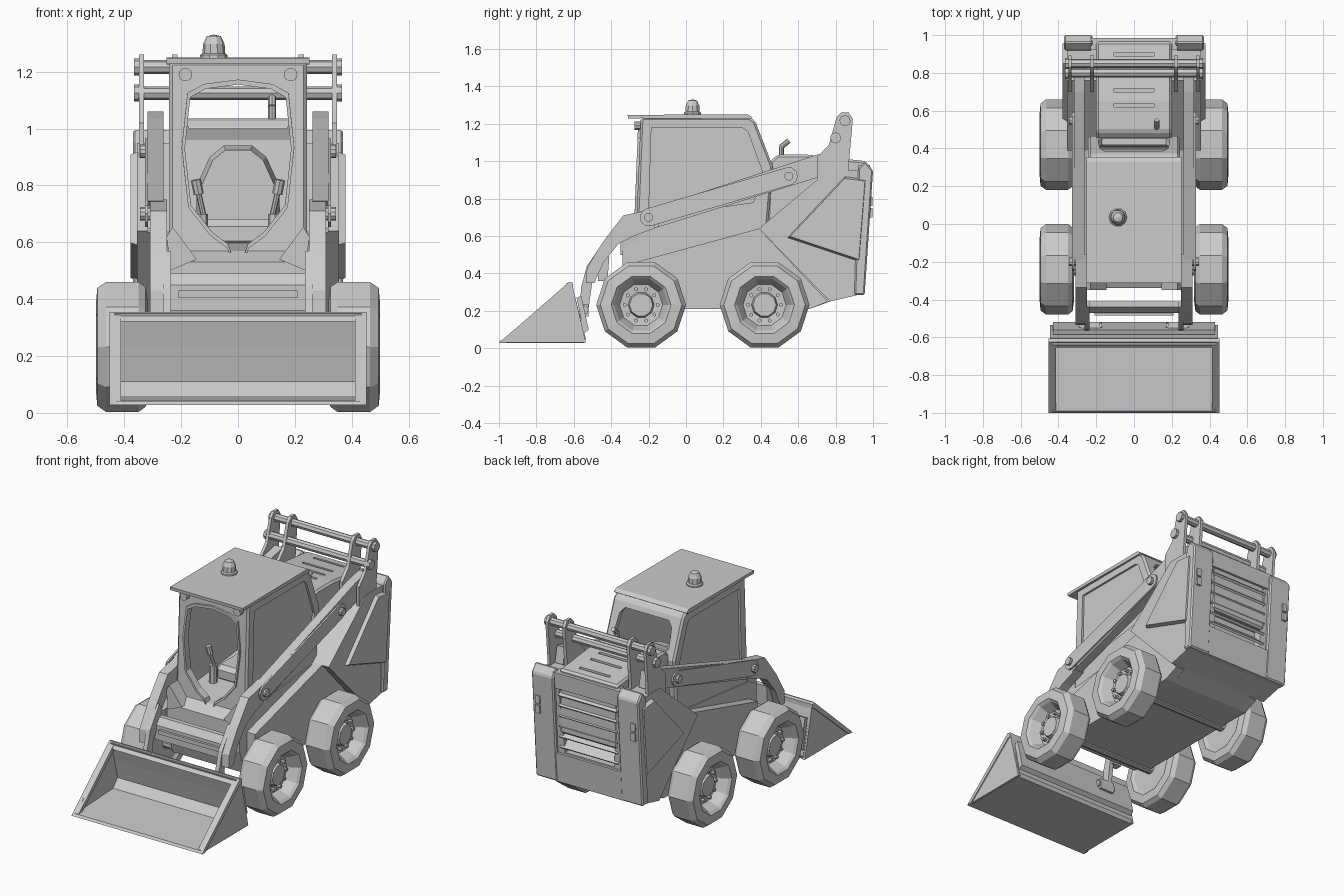
import bpy, bmesh
from math import sin, cos, pi
from mathutils import Vector, Matrix

if "Cube" in bpy.data.objects:
    bpy.data.objects.remove(bpy.data.objects["Cube"])


def finish(name, bm, mirror=False, bevel=0):
    bmesh.ops.remove_doubles(bm, verts=bm.verts, dist=1e-5)
    bmesh.ops.recalc_face_normals(bm, faces=bm.faces)
    me = bpy.data.meshes.new(name)
    bm.to_mesh(me)
    bm.free()
    ob = bpy.data.objects.new(name, me)
    bpy.context.collection.objects.link(ob)
    if bevel:
        m = ob.modifiers.new("bevel", 'BEVEL')
        m.width, m.segments = bevel, 1
    if mirror:
        ob.modifiers.new("mirror", 'MIRROR')
    return ob


def prism(name, pts, a, b, axis='x', mirror=False, taper=1, bevel=0):
    """Extrude a (y,z) outline along x, or an (x,z) outline along y."""
    bm = bmesh.new()
    cu, cv = (sum(p[i] for p in pts) / len(pts) for i in (0, 1))
    rings = []
    for d, s in ((a, 1), (b, taper)):
        ring = []
        for u, v in pts:
            u, v = cu + (u - cu) * s, cv + (v - cv) * s
            ring.append(bm.verts.new((d, u, v) if axis == 'x' else (u, d, v)))
        rings.append(ring)
        bm.faces.new(ring)
    n = len(pts)
    for i in range(n):
        j = (i + 1) % n
        bm.faces.new((rings[0][i], rings[0][j], rings[1][j], rings[1][i]))
    return finish(name, bm, mirror, bevel)


def box(name, x, y, z, mirror=False, bevel=0):
    return prism(name, [(y[0], z[0]), (y[1], z[0]), (y[1], z[1]), (y[0], z[1])],
                 x[0], x[1], 'x', mirror, 1, bevel)


def lathe(name, profile, n, matrix, mirror=False):
    """Spin an (r, height) profile about local z, then place it."""
    bm = bmesh.new()
    rings = [[bm.verts.new(matrix @ Vector((r * cos(2 * pi * k / n), r * sin(2 * pi * k / n), h)))
              if r or not k else None for k in range(n)] for r, h in profile]
    for A, B in zip(rings, rings[1:]):
        for k in range(n):
            j = (k + 1) % n
            q = [A[k] or A[0], A[j] or A[0], B[j] or B[0], B[k] or B[0]]
            q = list(dict.fromkeys(q))
            bm.faces.new(q)
    return finish(name, bm, mirror)


def rod(name, p, q, r, n=10, mirror=False):
    p, q = Vector(p), Vector(q)
    m = Matrix.Translation(p) @ Vector((0, 0, 1)).rotation_difference(q - p).to_matrix().to_4x4()
    h = (q - p).length
    return lathe(name, [(0, 0), (r, 0), (r, h), (0, h)], n, m, mirror)


def cut(ob, *cutters):
    for c in cutters:
        m = ob.modifiers.new("cut", 'BOOLEAN')
        m.object, m.operation, m.solver = c, 'DIFFERENCE', 'EXACT'
        c.hide_render = True
        c.display_type = 'WIRE'


def sym(pts):
    return pts + [(-x, z) for x, z in reversed(pts) if x]


# Wheels: ten-sided tyres with recessed rims, hubs and bolts
tyre = [(0, .33), (.15, .33), (.17, .318), (.222, .325), (.24, .35), (.24, .465), (.218, .495),
        (.16, .5), (.145, .485), (.115, .425), (.07, .42), (.062, .45), (0, .45)]
to_x = Matrix(((0, 0, 1, 0), (1, 0, 0, 0), (0, 1, 0, 0), (0, 0, 0, 1)))
for label, y in (("front", -.24), ("rear", .42)):
    lathe(label + "_wheel", tyre, 10, Matrix.Translation((0, y, .232)) @ to_x, True)
    rod(label + "_axle", (-.34, y, .232), (.34, y, .232), .035)
    for k in range(10):
        by, bz = y + .088 * cos(k * pi / 5), .232 + .088 * sin(k * pi / 5)
        rod(label + "_wheel_bolt", (.41, by, bz), (.445, by, bz), .011, 6, True)

# Chassis and side skirts
prism("chassis", [(-.29, .21), (-.34, .36), (-.34, .53), (-.27, .57), (.39, .64), (.77, .25), (.66, .21)], -.25, .25)
prism("side_skirt", [(-.27, .21), (-.27, .46), (.39, .64), (.76, .25), (.66, .21)], .24, .308, mirror=True)
prism("front_step_cheek", [(.145, .54), (.24, .5), (.25, .62), (.23, .655)], -.35, -.25, 'y', True)

# Rear hull with grille recess
hull_pts = [(.39, .64), (.76, .95), (.975, .95), (.94, .29), (.77, .25)]
hull = prism("rear_hull", hull_pts, -.355, .355)
cut(hull, prism("grille_cutter", [(-.2, .88), (.2, .88), (.17, .48), (-.17, .48)], .9, 1.1, 'y'))
prism("side_panel", [(.54, .59), (.85, .92), (.965, .905), (.93, .46)], .35, .378, mirror=True, taper=.94)
prism("rear_post", [(.9, .285), (.955, .285), (1.0, .95), (.96, 1.0), (.92, .96)], .22, .37, mirror=True, bevel=.008)
prism("rear_sill", [(.9, .285), (.95, .285), (.965, .47), (.91, .47)], -.23, .23)
prism("rear_header", [(.92, .88), (.98, .88), (.985, .98), (.92, .98)], -.23, .23)
for i in range(6):
    z = .5 + i * .066
    y = .925 + i * .0035
    prism("grille_slat", [(y - .02, z + .05), (y - .01, z + .055), (y + .035, z + .01), (y + .025, z)], -.2, .2)
for z in (.70, .76):
    box("tail_light", (.315, .345), (.965, .997), (z, z + .05), True)

# Engine hood with vent slots, exhaust
hood = prism("engine_hood", [(.43, .6), (.45, 1.0), (.49, 1.035), (.65, 1.035), (.965, 1.0), (.965, .6)],
             -.2, .2, bevel=.012)
cut(hood, *[box("hood_slot_cutter", (-.105, .105), (y, y + .018), (.99, 1.1)) for y in (.62, .70, .78, .89)])
rod("exhaust_pipe", (.12, .51, 1.0), (.12, .51, 1.08), .014, 8)
rod("exhaust_tip", (.12, .507, 1.075), (.12, .55, 1.11), .014, 8)

# Cab shell, hollowed, with door opening, rear window and side panes
cab = prism("cab", [(-.27, .55), (-.242, 1.235), (.34, 1.235), (.37, 1.215), (.465, .97), (.43, .56)],
            -.243, .243, bevel=.012)
door = sym([(0, 1.155), (.115, 1.14), (.168, 1.11), (.187, .93), (.165, .73), (.09, .635), (.035, .595), (.02, .55)])
cut(cab,
    prism("cab_void_cutter", [(-.235, .575), (-.212, 1.205), (.325, 1.205), (.345, 1.19), (.435, .96), (.4, .575)],
          -.215, .215),
    prism("door_cutter", door, -.4, -.15, 'y'),
    prism("rear_window_cutter", sym([(.15, 1.175), (.18, 1.14), (.19, 1.03), (.17, 1.0)]), .28, .6, 'y'),
    *[prism("pane_cutter", [(-.2, .7), (-.185, 1.18), (.3, 1.18), (.33, 1.16), (.41, .94), (.36, .78)],
            s * .23, s * .3) for s in (-1, 1)])
prism("cab_roof", [(-.31, 1.228), (-.312, 1.248), (.33, 1.25), (.355, 1.235), (.34, 1.225), (-.24, 1.23)], -.252, .252)

# Raised rim round the door, following the leaning front
bm = bmesh.new()
rim = [[bm.verts.new((x * s, -.274 + (z - .55) * .041, .86 + (z - .86) * s)) for x, z in door] for s in (1, 1.06)]
for i in range(len(door)):
    j = (i + 1) % len(door)
    bm.faces.new((rim[0][i], rim[0][j], rim[1][j], rim[1][i]))
m = finish("door_rim", bm).modifiers.new("thick", 'SOLIDIFY')
m.thickness, m.offset = .016, 0

# Lamps and beacon
rod("head_lamp", (.185, -.24, 1.19), (.185, -.275, 1.19), .024, 10, True)
lathe("beacon", [(0, 0), (.048, 0), (.048, .012), (.04, .018), (.038, .05), (.025, .078), (0, .084)], 10,
      Matrix.Translation((-.085, .035, 1.247)))

# Seat and control levers
prism("seat_back", sym([(.05, .94), (.1, .9), (.145, .8), (.15, .6)]), .27, .2, 'y', taper=.88)
box("seat_cushion", (-.15, .15), (-.02, .26), (.58, .68), bevel=.025)
rod("lever_base", (.13, -.06, .56), (.13, -.06, .7), .025, 8, True)
rod("lever_stick", (.12, -.06, .69), (.145, -.08, .8), .01, 8, True)
rod("lever_grip", (.138, -.075, .77), (.148, -.082, .82), .018, 8, True)

# Lift arms: straight rear beam with a rounded front end, bent front leg, thin tail
nose = [(-.19 + .055 * cos(a * pi / 8), .69 + .055 * sin(a * pi / 8)) for a in (12, 10, 8, 6, 4)]
nose = [(-.38 - y, z) for y, z in nose]
prism("lift_arm", nose + [(.7, 1.035), (.82, 1.06), (.84, .96), (.76, .93), (.5, .85)], .262, .318, mirror=True)
prism("front_arm", [(-.16, .75), (-.335, .71), (-.39, .64), (-.45, .56), (-.53, .43), (-.535, .35), (-.49, .35),
                    (-.44, .46), (-.36, .56), (-.28, .6), (-.17, .64)], .25, .31, mirror=True)
prism("arm_tail", [(-.44, .57), (-.53, .44), (-.56, .33), (-.57, .2), (-.53, .18), (-.52, .22), (-.5, .36),
                   (-.41, .52)], .235, .262, mirror=True)
link = [(c + .048 * cos(a), z + .048 * sin(a)) for c, z, t0 in ((-.2, .7, 1.87), (.55, .92, -1.27))
        for a in (t0 + k * pi / 5 for k in range(6))]
prism("arm_link", link, .316, .328, mirror=True)
for y, z in ((-.2, .7), (.55, .92)):
    rod("arm_pin", (.31, y, z), (.345, y, z), .024, 10, True)

# Cross plate joining the arms, with a rib
prism("cross_plate", [(-.42, .36), (-.47, .36), (-.47, .45), (-.44, .49), (-.41, .49)], -.27, .27)
box("cross_plate_rib", (-.21, .21), (-.485, -.46), (.405, .43))

# Rear pivot towers and the bars between them
tower = [(.7, .9), (.7, 1.02), (.765, 1.09), (.805, 1.235), (.83, 1.26), (.87, 1.26), (.892, 1.225), (.87, .98),
         (.87, .9)]
for a, b in ((.33, .348), (.212, .232)):
    prism("pivot_tower", tower, a, b, mirror=True)
for y, z in ((.85, 1.217), (.8, 1.125)):
    rod("pivot_bar", (-.352, y, z), (.352, y, z), .024, 8)
    rod("pivot_cap", (.348, y, z), (.366, y, z), .03, 8, True)

# Bucket: bent shell, side plates, rim and hitch
prism("bucket_shell", [(-1.0, .028), (-.545, .028), (-.535, .05), (-.612, .35), (-.64, .35), (-.605, .23),
                       (-.575, .11), (-.62, .06), (-.99, .042)], -.435, .435)
prism("bucket_side", [(-1.0, .03), (-.625, .35), (-.61, .35), (-.535, .03)], .43, .446, mirror=True)
prism("bucket_side_rim", [(-1.0, .028), (-.965, .028), (-.61, .33), (-.625, .355)], .412, .452, mirror=True)
prism("bucket_top_rim", [(-.655, .322), (-.625, .355), (-.605, .35), (-.605, .322)], -.452, .452)
prism("hitch_plate", [(-.585, .27), (-.56, .28), (-.52, .1), (-.545, .08)], -.43, .43)
box("hitch_lug", (.18, .28), (-.57, -.52), (.17, .235), True)
rod("hitch_pin", (.17, -.545, .205), (.29, -.545, .205), .024, 8, True)
